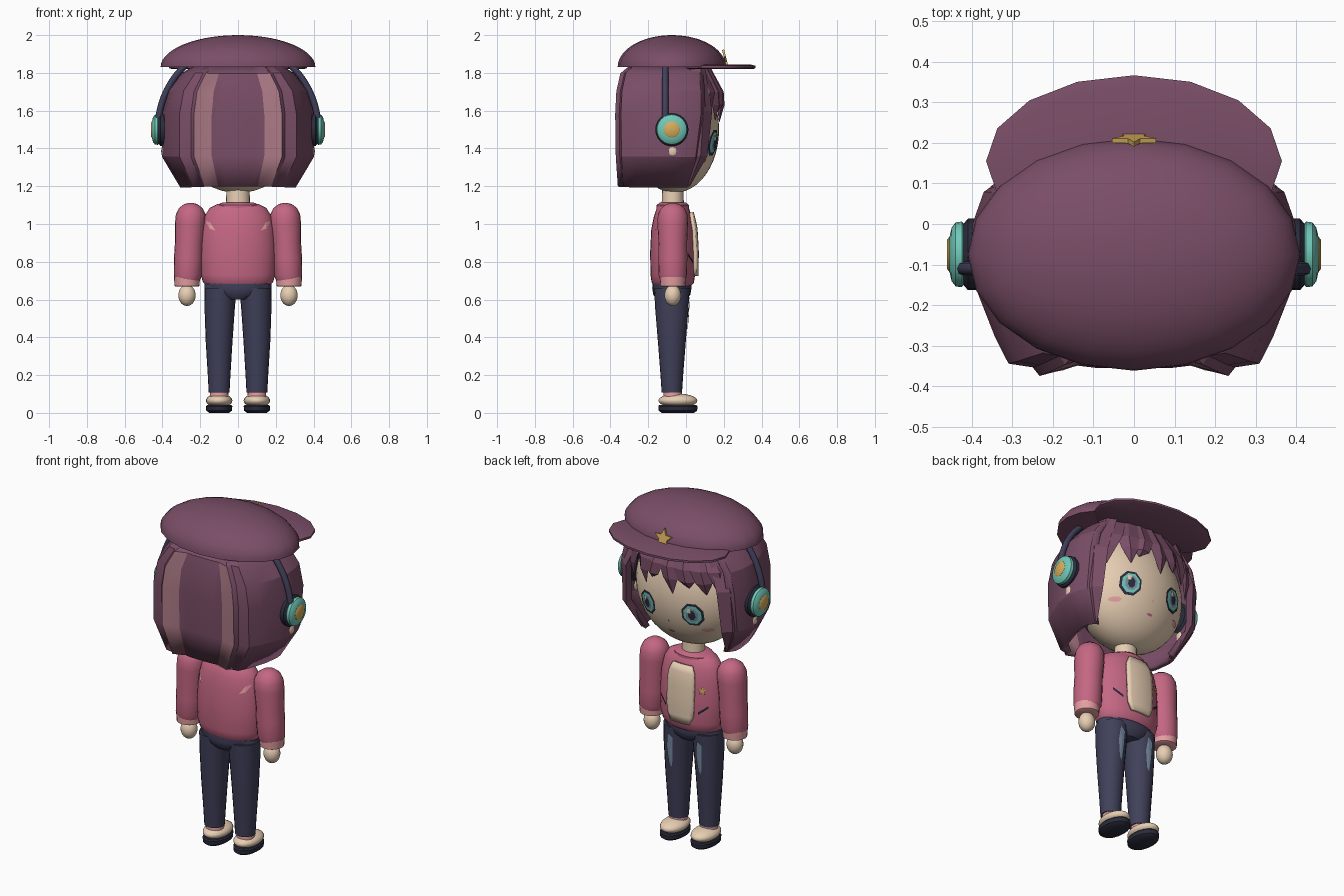
import bpy, bmesh, math
from mathutils import Matrix, Vector

cube = bpy.data.objects.get("Cube")
if cube:
    bpy.data.objects.remove(cube)


def material(name, *rgb):
    """Flat colour from 0-255 display values, stored linear."""
    col = [((c / 255 + 0.055) / 1.055) ** 2.4 for c in rgb] + [1]
    m = bpy.data.materials.new(name)
    m.use_nodes = True
    m.diffuse_color = col
    m.node_tree.nodes["Principled BSDF"].inputs["Base Color"].default_value = col
    return m


PLUM = material("plum", 122, 78, 103)
MAUVE = material("mauve", 172, 122, 134)
ROSE = material("rose", 196, 103, 131)
BLUSH = material("pale_pink", 228, 158, 160)
SKIN = material("cream_skin", 240, 214, 186)
NAVY = material("navy", 64, 64, 90)
DARK = material("dark_slate", 42, 44, 60)
TEAL = material("teal", 112, 200, 184)
GOLD = material("gold", 214, 172, 92)
DENIM = material("faded_denim", 120, 140, 165)


def add(name, verts, faces, mats, smooth=40, closed=True):
    me = bpy.data.meshes.new(name)
    me.from_pydata(verts, [], faces)
    if closed:
        bm = bmesh.new()
        bm.from_mesh(me)
        bmesh.ops.recalc_face_normals(bm, faces=bm.faces)
        bm.to_mesh(me)
        bm.free()
    for m in mats if isinstance(mats, list) else [mats]:
        me.materials.append(m)
    ob = bpy.data.objects.new(name, me)
    bpy.context.collection.objects.link(ob)
    if smooth:
        bpy.ops.object.select_all(action='DESELECT')
        ob.select_set(True)
        bpy.context.view_layer.objects.active = ob
        bpy.ops.object.shade_smooth_by_angle(angle=math.radians(smooth))
    return ob


def skin_rings(n, rows, loop=True, caps=True):
    faces = []
    for r in range(rows - 1):
        for i in range(n if loop else n - 1):
            j = (i + 1) % n
            faces.append((r * n + i, r * n + j, r * n + n + j, r * n + n + i))
    if caps:
        faces += [tuple(range(n)), tuple(range((rows - 1) * n, rows * n))]
    return faces


def loft(name, rings, mat, n=20, side=0, smooth=40):
    """Rings are (cx, cy, z, rx, ry); side turns the stack to run along +x or -x."""
    verts = []
    for cx, cy, z, rx, ry in rings:
        for i in range(n):
            a = math.tau * i / n
            p = (cx + rx * math.sin(a), cy + ry * math.cos(a), z)
            verts.append((side * z, p[1], p[0]) if side else p)
    return add(name, verts, skin_rings(n, len(rings)), mat, smooth)


def ball_rings(c, r, lo=-90, hi=90, steps=14):
    out = []
    for k in range(steps + 1):
        a = math.radians(lo + (hi - lo) * k / steps)
        w = max(math.cos(a), 0.01)
        out.append((c[0], c[1], c[2] + r[2] * math.sin(a), r[0] * w, r[1] * w))
    return out


def surface_y(rings, x, z, sign=1):
    """Depth of a lofted surface at a given x and z."""
    rs = sorted(rings, key=lambda r: r[2])
    for lo, hi in zip(rs, rs[1:]):
        if lo[2] <= z <= hi[2]:
            t = (z - lo[2]) / max(hi[2] - lo[2], 1e-6)
            cx, cy, _, rx, ry = [a + (b - a) * t for a, b in zip(lo, hi)]
            return cy + sign * ry * math.sqrt(max(0, 1 - ((x - cx) / rx) ** 2))
    return rs[0][1]


def plate(name, pts, rings, mat, lift=0.005, sign=1):
    """Thin painted detail hugging a lofted surface."""
    mid = [sum(p[k] for p in pts) / len(pts) for k in (0, 1)]
    verts = [(x, surface_y(rings, x, z, sign) + sign * lift, z) for x, z in [mid] + pts]
    n = len(pts)
    area = sum(pts[i - 1][0] * pts[i][1] - pts[i][0] * pts[i - 1][1] for i in range(n))
    faces = [(0, i + 1, (i + 1) % n + 1) for i in range(n)]
    if area * sign > 0:
        faces = [f[::-1] for f in faces]
    return add(name, verts, faces, mat, 0, closed=False)


def oval(x, z, rx, rz, n=8):
    return [(x + rx * math.sin(math.tau * (i + .5) / n), z + rz * math.cos(math.tau * (i + .5) / n)) for i in range(n)]


def star(x, z, r):
    return [(x + r * (1, .45)[i % 2] * math.sin(math.pi * i / 5),
             z + r * (1, .45)[i % 2] * math.cos(math.pi * i / 5)) for i in range(10)]


Y = -0.07  # depth of the body's centre line

# Head, painted plum above the hairline, with neck
head_rings = ball_rings((0, -.06, 1.5), (.33, .235, .335), steps=24)
head = loft("head", head_rings, [SKIN, PLUM], 40)
for f in head.data.polygons:
    f.material_index = int(f.center.z > 1.7 or f.center.y < -.1 and f.center.z > 1.25)
loft("neck", [(0, Y, 1.07, .065, .06), (0, Y, 1.22, .06, .055)], SKIN)

# Face details
for s, tag in ((1, "left"), (-1, "right")):
    x, z = s * .145, 1.43
    layers = [("rim", DARK, .062, .072), ("iris", TEAL, .05, .058),
              ("iris_centre", DENIM, .034, .042), ("pupil", DARK, .02, .03)]
    for k, (part, mat, rx, rz) in enumerate(layers):
        plate(f"{tag}_eye_{part}", oval(x, z, rx, rz), head_rings, mat, .004 + .002 * k)
    plate(f"{tag}_eye_glint", oval(x + .014, z + .026, .014, .018, 4), head_rings, SKIN, .012)
    plate(f"{tag}_cheek", oval(s * .205, 1.335, .03, .014), head_rings, BLUSH)
plate("nose", oval(0, 1.365, .007, .007, 4), head_rings, BLUSH)
plate("mouth", oval(0, 1.295, .02, .007, 6), head_rings, ROSE)

# Back and side hair: one open shell with two lighter strands
half = [(.09, -.338), (.145, -.332), (.235, -.358), (.25, -.338), (.31, -.33), (.34, -.27),
        (.385, -.16), (.4, Y), (.395, 0), (.37, .07), (.34, .09)]
outline = [(-x, y) for x, y in reversed(half)] + half
verts = []
for z, sx, back, fore in [(1.2, .73, .96, .45), (1.36, .97, 1, .8), (1.58, .97, 1.01, 1),
                          (1.7, .9, .99, 1), (1.79, .71, .92, .95), (1.84, .5, .7, .8)]:
    verts += [(x * sx, Y + (y - Y) * (back if y < Y else fore), z) for x, y in outline]
cols = len(outline)
hair = add("hair_shell", verts, skin_rings(cols, 6, False, False), [PLUM, MAUVE], 25)
for f in hair.data.polygons:
    column = f.index % (cols - 1)
    f.material_index = int(min(column, cols - 2 - column) == 8 and f.center.z < 1.8)
wall = hair.modifiers.new("wall", 'SOLIDIFY')
wall.thickness, wall.offset = .03, 0


def lock(name, path, depth=.02):
    """Pointed strand; path holds (angle round head, reach, z, half width)."""
    verts = []
    for a, reach, z, w in path:
        a = math.radians(a)
        out, along = Vector((math.sin(a), math.cos(a), 0)), Vector((math.cos(a), -math.sin(a), 0))
        c = Vector((.35 * reach * out.x, -.06 + .235 * reach * out.y, z))
        d = depth * min(1, w * 25)
        verts += [c + along * w, c + out * d, c - along * w, c - out * d]
    return add(name, verts, skin_rings(4, len(path)), PLUM, 0)


# Fringe and long front strands
for k, (a, tip, low) in enumerate([(-50, -56, 1.52), (-33, -39, 1.56), (-17, -22, 1.59), (-2, -6, 1.54),
                                   (13, 17, 1.6), (28, 25, 1.55), (44, 50, 1.53)]):
    lock(f"fringe_{k}", [(a, .72, 1.83, .05), (a, 1.02, 1.7, .06),
                         ((a + tip) / 2, 1.04, 1.63, .045), (tip, 1.01, low, .003)])
for s, tag in ((1, "left"), (-1, "right")):
    lock(f"{tag}_front_strand", [(s * 52, .85, 1.82, .05), (s * 58, 1.12, 1.6, .07),
                                 (s * 61, 1.1, 1.36, .055), (s * 68, .85, 1.2, .006)], .025)

# Cap crown, brim and star
loft("cap_crown", ball_rings((0, -.075, 1.83), (.41, .287, .17), 0), PLUM, 20)
loft("cap_brim", [(0, .155, 1.82, .35, .2), (0, .155, 1.826, .365, .212),
                  (0, .155, 1.838, .365, .212), (0, .15, 1.845, .34, .19)], PLUM, 16)
pts = star(0, 0, .057)
badge = add("cap_star", [(x, y, z) for y in (-.006, .006) for x, z in pts], skin_rings(10, 2), GOLD, 0)
badge.matrix_world = Matrix.Translation((0, .21, 1.867)) @ Matrix.Rotation(math.radians(14), 4, 'X')

# Headphones and ears
curve = bpy.data.curves.new("headphone_band", 'CURVE')
curve.dimensions, curve.bevel_depth, curve.bevel_resolution = '3D', .017, 2
line = curve.splines.new('POLY')
line.points.add(32)
for i, p in enumerate(line.points):
    a = math.pi * i / 32
    p.co = (.425 * math.cos(a), -.11, 1.5 + .45 * math.sin(a), 1)
curve.materials.append(NAVY)
bpy.context.collection.objects.link(bpy.data.objects.new("headphone_band", curve))
for s, tag in ((1, "left"), (-1, "right")):
    for part, mat, profile in [
            ("pad", DARK, [(.36, .07), (.375, .088), (.41, .088), (.425, .07)]),
            ("cup", TEAL, [(.415, .07), (.425, .081), (.44, .079), (.45, .066), (.456, .04)]),
            ("button", GOLD, [(.445, .043), (.456, .043), (.461, .036)])]:
        loft(f"{tag}_headphone_{part}", [(1.5, -.075, x, r, r) for x, r in profile], mat, 24, s)
    loft(f"{tag}_ear", ball_rings((s * .385, Y, 1.385), (.022, .03, .038), steps=8), SKIN, 12)

# Jacket body, collar and shirt
torso = [(0, Y, z, rx, ry) for z, rx, ry in [
    (.675, .17, .1), (.69, .185, .112), (.73, .197, .118), (.85, .2, .12), (.97, .193, .114),
    (1.04, .178, .1), (1.085, .15, .085), (1.105, .11, .07)]]
loft("jacket", torso, ROSE, 28)
loft("collar", [(0, Y, 1.07, .12, .085), (0, Y, 1.1, .115, .085), (0, Y, 1.115, .08, .068)], ROSE)
grid = 9
verts = []
for i in range(grid):
    z = .725 + .335 * i / (grid - 1)
    for j in range(grid):
        t = j / (grid - 1) * 2 - 1
        x = t * .085 * (1 - .3 * abs(i / (grid - 1) * 2 - 1) ** 5)
        verts.append((x, surface_y(torso, x, z) + .009, z))
shirt = add("shirt", verts, skin_rings(grid, grid, False, False), SKIN)
panel = shirt.modifiers.new("thickness", 'SOLIDIFY')
panel.thickness, panel.offset = .018, 0
plate("chest_star", star(-.125, .93, .026), torso, GOLD, .008)

# Arms, legs and feet, one side at a time
for s, tag in ((1, "left"), (-1, "right")):
    plate(f"{tag}_pocket", [(s * .105, .79), (s * .155, .83), (s * .155, .845), (s * .105, .805)], torso, DARK, .006)
    plate(f"{tag}_back_stripe", [(s * .12, .965), (s * .15, .975), (s * .172, 1.015), (s * .15, 1.01)],
          torso, BLUSH, .006, -1)
    loft(f"{tag}_sleeve", [(s * cx, Y, z, r, r) for cx, z, r in [
        (.25, 1.112, .01), (.25, 1.105, .035), (.25, 1.085, .062), (.25, 1.05, .079), (.253, 1, .081),
        (.258, .9, .076), (.262, .82, .077), (.265, .73, .075), (.268, .7, .066)]], ROSE)
    loft(f"{tag}_cuff", [(s * .27, Y, z, r, r) for z, r in [(.668, .058), (.672, .066), (.72, .069)]], BLUSH)
    loft(f"{tag}_hand", ball_rings((s * .27, Y, .622), (.046, .044, .056)), SKIN)
    leg = [(s * cx, Y - .005, z, rx, ry) for cx, z, rx, ry in [
        (.1, .108, .055, .054), (.1, .2, .06, .06), (.1, .38, .071, .074), (.097, .55, .08, .088),
        (.093, .66, .085, .094)]]
    loft(f"{tag}_trouser_leg", leg, NAVY)
    x = s * .095
    plate(f"{tag}_faded_patch", [(x - .02, .6), (x + .012, .62), (x + .022, .54), (x + .01, .44),
                                 (x - .008, .42), (x - .016, .5)], leg, DENIM)
    loft(f"{tag}_sock", [(s * .1, Y, .08, .05, .05), (s * .1, Y, .115, .048, .048)], BLUSH)
    loft(f"{tag}_shoe", ball_rings((s * .1, -.043, .065), (.07, .103, .037)), SKIN)
    loft(f"{tag}_sole", [(s * .1, -.043, z, rx, ry) for z, rx, ry in [
        (0, .052, .085), (.012, .068, .102), (.035, .07, .104), (.042, .064, .098)]], DARK)
loft("trouser_hips", [(0, Y - .005, z, rx, ry) for z, rx, ry in [
    (.6, .08, .075), (.625, .13, .098), (.66, .178, .104), (.7, .175, .1)]], NAVY, 24)
